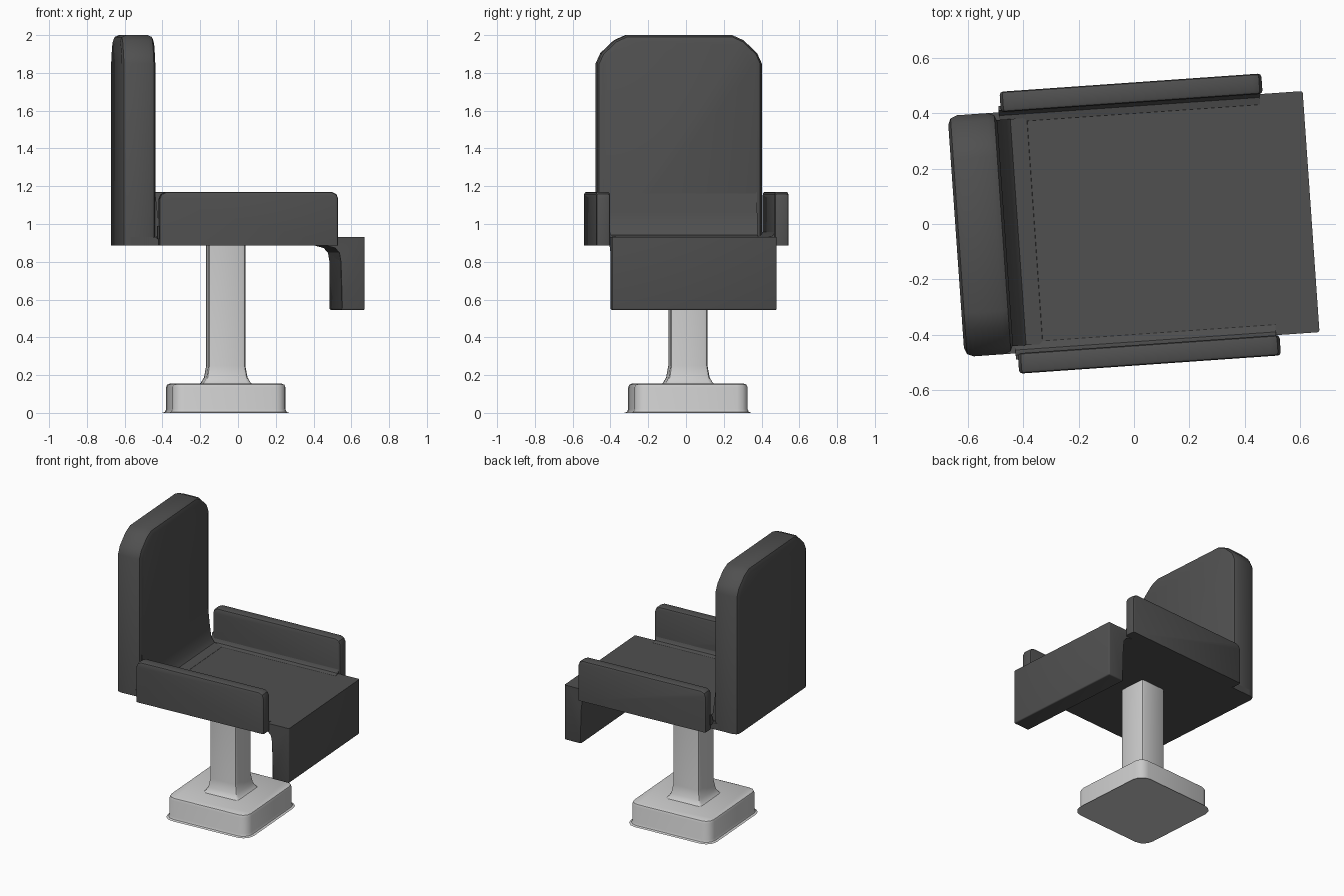
import bpy, bmesh, math
from mathutils import Vector

if "Cube" in bpy.data.objects:
    bpy.data.objects.remove(bpy.data.objects["Cube"])

TURN = math.radians(4)  # whole chair is turned slightly about z

dark = bpy.data.materials.new("dark_upholstery")
dark.diffuse_color = (0.08, 0.08, 0.08, 1)
dark.use_nodes = True
dark.node_tree.nodes["Principled BSDF"].inputs["Base Color"].default_value = dark.diffuse_color


def finish(bm, name, mat=None):
    bmesh.ops.recalc_face_normals(bm, faces=bm.faces)
    me = bpy.data.meshes.new(name)
    bm.to_mesh(me)
    bm.free()
    ob = bpy.data.objects.new(name, me)
    bpy.context.collection.objects.link(ob)
    ob.rotation_euler.z = TURN
    if mat:
        me.materials.append(mat)
    bpy.ops.object.select_all(action='DESELECT')
    ob.select_set(True)
    bpy.context.view_layer.objects.active = ob
    bpy.ops.object.shade_smooth_by_angle(angle=math.radians(32))
    return ob


def loft(rings):
    """Closed solid through rings with equal point counts."""
    bm = bmesh.new()
    vs = [[bm.verts.new(p) for p in r] for r in rings]
    n = len(vs[0])
    for a, b in zip(vs, vs[1:]):
        for i in range(n):
            bm.faces.new((a[i], a[(i + 1) % n], b[(i + 1) % n], b[i]))
    bm.faces.new(vs[0])
    bm.faces.new(vs[-1])
    return bm


def prism(profile, axis, lo, hi):
    """Extrude a 2D profile (second coordinate is z) along x or y."""
    if axis == 'y':
        return loft([[(a, t, z) for a, z in profile] for t in (lo, hi)])
    return loft([[(t, a, z) for a, z in profile] for t in (lo, hi)])


def bevel(bm, test, width, seg=2):
    es = [e for e in bm.edges if test(e.verts[0].co, e.verts[1].co)]
    bmesh.ops.bevel(bm, geom=es, offset=width, segments=seg, profile=0.5,
                    affect='EDGES', clamp_overlap=True)


# seat plate with front flap
seat = [(-.60, .885), (.44, .885), (.485, .873), (.508, .848), (.516, .80),
        (.516, .545), (.642, .545), (.642, .93), (-.60, .93)]
bm = prism(seat, 'y', -.437, .437)
bevel(bm, lambda a, b: min(a.z, b.z) < .55 and min(a.x, b.x) > .5, .025, 3)
finish(bm, "seat", dark)

# backrest with clipped upper corners
half = [(.437, .885), (.437, 1.85), (.412, 1.905), (.34, 1.973), (.28, 2.0)]
outline = half + [(-y, z) for y, z in reversed(half)]
bm = prism(outline, 'x', -.645, -.467)
bevel(bm, lambda a, b: abs(a.x - b.x) < .001 and max(a.z, b.z) > .9, .033, 2)
finish(bm, "backrest", dark)

# concave fillet where the seat meets the backrest
fil = [(-.50, .92), (-.35, .92), (-.36, .931), (-.42, .943), (-.444, .975),
       (-.456, 1.06), (-.468, 1.17), (-.50, 1.17)]
finish(prism(fil, 'y', -.41, .41), "back_fillet", dark)

# armrests and their seat fillets
for side, s in (("left", -1), ("right", 1)):
    arm = [(-.452, .885), (.497, .885), (.497, 1.135), (.487, 1.158),
           (.462, 1.17), (-.417, 1.17), (-.442, 1.158), (-.452, 1.135)]
    bm = prism(arm, 'y', s * .437, s * .511)
    bevel(bm, lambda a, b: abs(a.y - b.y) < .001 and max(a.z, b.z) > .9, .012, 2)
    finish(bm, side + "_armrest", dark)
    fil = [(s * .46, .92), (s * .39, .92), (s * .40, .931), (s * .425, .937),
           (s * .435, .95), (s * .444, .99), (s * .46, .99)]
    finish(prism(fil, 'x', -.46, .485), side + "_arm_fillet", dark)


# square pedestal parts
def square(h, z):
    cx, cy = -.064, .0145
    return [(cx + h * a, cy + h * b, z) for a, b in ((-1, -1), (1, -1), (1, 1), (-1, 1))]


def upright(a, b):
    return abs(a.z - b.z) > .001 and abs(a.x - b.x) < .06 and abs(a.y - b.y) < .06


# column flaring out to the base
bm = loft([square(h, z) for h, z in
           ((.135, .15), (.122, .163), (.108, .19), (.0985, .25), (.0985, .89))])
bevel(bm, upright, .018, 2)
finish(bm, "column")

# base block with rounded corners and edges
bm = loft([square(.30, 0), square(.30, .155)])
bevel(bm, upright, .06, 3)
bevel(bm, lambda a, b: abs(a.z - b.z) < .001, .02, 2)
finish(bm, "base")
